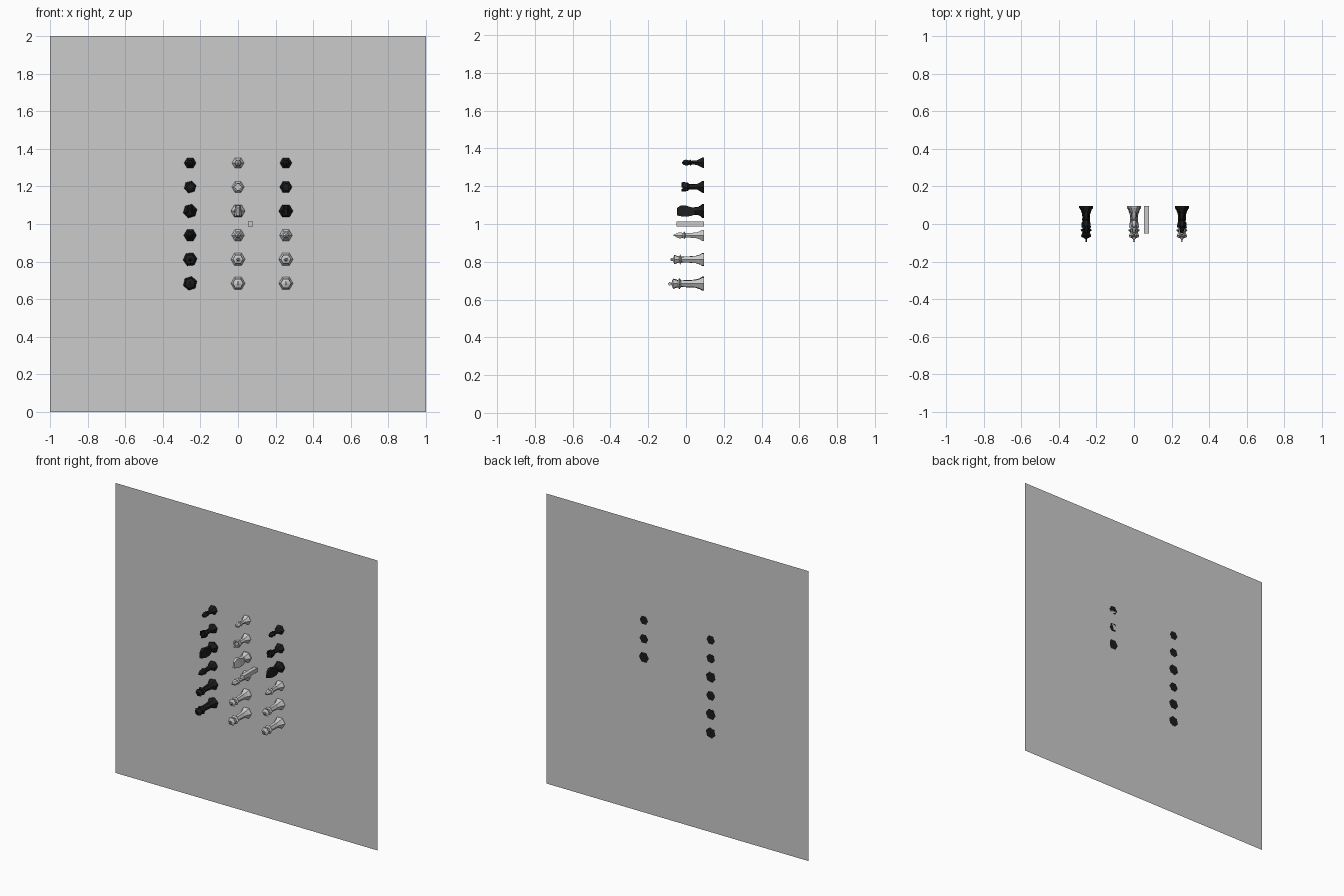
import bpy, bmesh, math

if "Cube" in bpy.data.objects:
    bpy.data.objects.remove(bpy.data.objects["Cube"])

BACK = 0.095                      # y of the backing panel and all piece bases
SIDES = 6

black = bpy.data.materials.new("black_paint")
black.diffuse_color = (0.012, 0.012, 0.012, 1)
black.use_nodes = True
black.node_tree.nodes["Principled BSDF"].inputs["Base Color"].default_value = black.diffuse_color


def finish(bm, name, mat=None):
    bmesh.ops.recalc_face_normals(bm, faces=bm.faces[:])
    me = bpy.data.meshes.new(name)
    bm.to_mesh(me)
    bm.free()
    ob = bpy.data.objects.new(name, me)
    bpy.context.collection.objects.link(ob)
    if mat:
        me.materials.append(mat)
    return ob


def loft(bm, rings):
    """Skin a list of closed point rings and cap both ends."""
    loops = [[bm.verts.new(p) for p in r] for r in rings]
    n = len(loops[0])
    for a, b in zip(loops, loops[1:]):
        for i in range(n):
            j = (i + 1) % n
            bm.faces.new((a[i], a[j], b[j], b[i]))
    bm.faces.new(loops[0])
    bm.faces.new(loops[-1])


def turned(bm, profile, turn=0):
    """Six-sided turning along -y from (radius, distance) pairs."""
    angles = [turn + math.tau * i / SIDES for i in range(SIDES)]
    loft(bm, [[(r * math.cos(a), -d, r * math.sin(a)) for a in angles]
              for r, d in profile])


def block(bm, x0, x1, d0, d1, z0, z1):
    loft(bm, [[(x0, -d, z0), (x1, -d, z0), (x1, -d, z1), (x0, -d, z1)] for d in (d0, d1)])


# Turned profiles: radius, distance from the panel
PROFILES = {
    "pawn": [(.032, 0), (.032, .008), (.025, .018), (.014, .038), (.011, .066), (.019, .072),
             (.012, .077), (.017, .088), (.018, .097), (.013, .109), (.004, .115)],
    "rook": [(.033, 0), (.033, .008), (.026, .018), (.016, .036), (.014, .078), (.024, .088),
             (.026, .113), (.018, .113), (.017, .104)],
    "knight": [(.038, 0), (.038, .009), (.029, .02), (.021, .034), (.022, .05)],
    "bishop": [(.034, 0), (.034, .009), (.026, .02), (.017, .04), (.013, .098), (.024, .104),
               (.014, .11), (.018, .122), (.018, .132), (.011, .148), (.004, .153), (.005, .159), (.002, .161)],
    "queen": [(.038, 0), (.038, .009), (.029, .021), (.021, .045), (.016, .118), (.029, .126),
              (.018, .132), (.02, .14), (.027, .157), (.017, .16), (.009, .165), (.008, .174), (.003, .178)],
    "king": [(.038, 0), (.038, .009), (.03, .021), (.022, .045), (.018, .122), (.031, .13),
             (.02, .137), (.022, .146), (.028, .164), (.012, .17), (.004, .173)],
}


def make_piece(kind, x, z, mat, label, turn=0, push=0):
    bm = bmesh.new()
    turned(bm, PROFILES[kind], turn)
    if kind == "knight":
        # wedge-shaped head leaning to one side: half width, distance, low z, high z
        secs = [(.018, .045, -.018, .018), (.021, .07, -.027, .02), (.019, .098, -.03, .029),
                (.014, .12, -.028, .03), (.007, .143, -.024, .016)]
        loft(bm, [[(-w, -d, a), (w, -d, a), (w * .7, -d, b), (-w * .7, -d, b)]
                  for w, d, a, b in secs])
    elif kind == "rook":
        # battlements around the rim
        for i in range(3):
            a = turn + math.tau * i / 3
            cx, cz = .02 * math.cos(a), .02 * math.sin(a)
            block(bm, cx - .005, cx + .005, .11, .12, cz - .005, cz + .005)
    elif kind == "king":
        # cross finial
        block(bm, -.004, .004, .17, .191, -.004, .004)
        block(bm, -.004, .004, .178, .185, -.01, .01)
    ob = finish(bm, label + "_" + kind, mat)
    ob.location = (x, BACK + push, z)


# Three columns of six pieces
rows = [("king", .684, .3), ("queen", .812, .1), ("bishop", .94, 0),
        ("knight", 1.069, .25), ("rook", 1.197, .25), ("pawn", 1.325, 0)]
for kind, z, turn in rows:
    make_piece(kind, -.255, z, black, "left", turn, .0005)
    make_piece(kind, 0, z, None, "middle")
    make_piece(kind, .255, z, black if z > 1 else None, "right")

# Small square peg
bm = bmesh.new()
block(bm, .054, .081, 0, .145, -.0135, .0135)
finish(bm, "square_peg").location = (0, BACK, 1)

# Thin backing panel
bm = bmesh.new()
bm.faces.new([bm.verts.new(p) for p in
              ((-1, BACK, 0), (1, BACK, 0), (1, BACK, 2), (-1, BACK, 2))])
finish(bm, "backing_panel")
